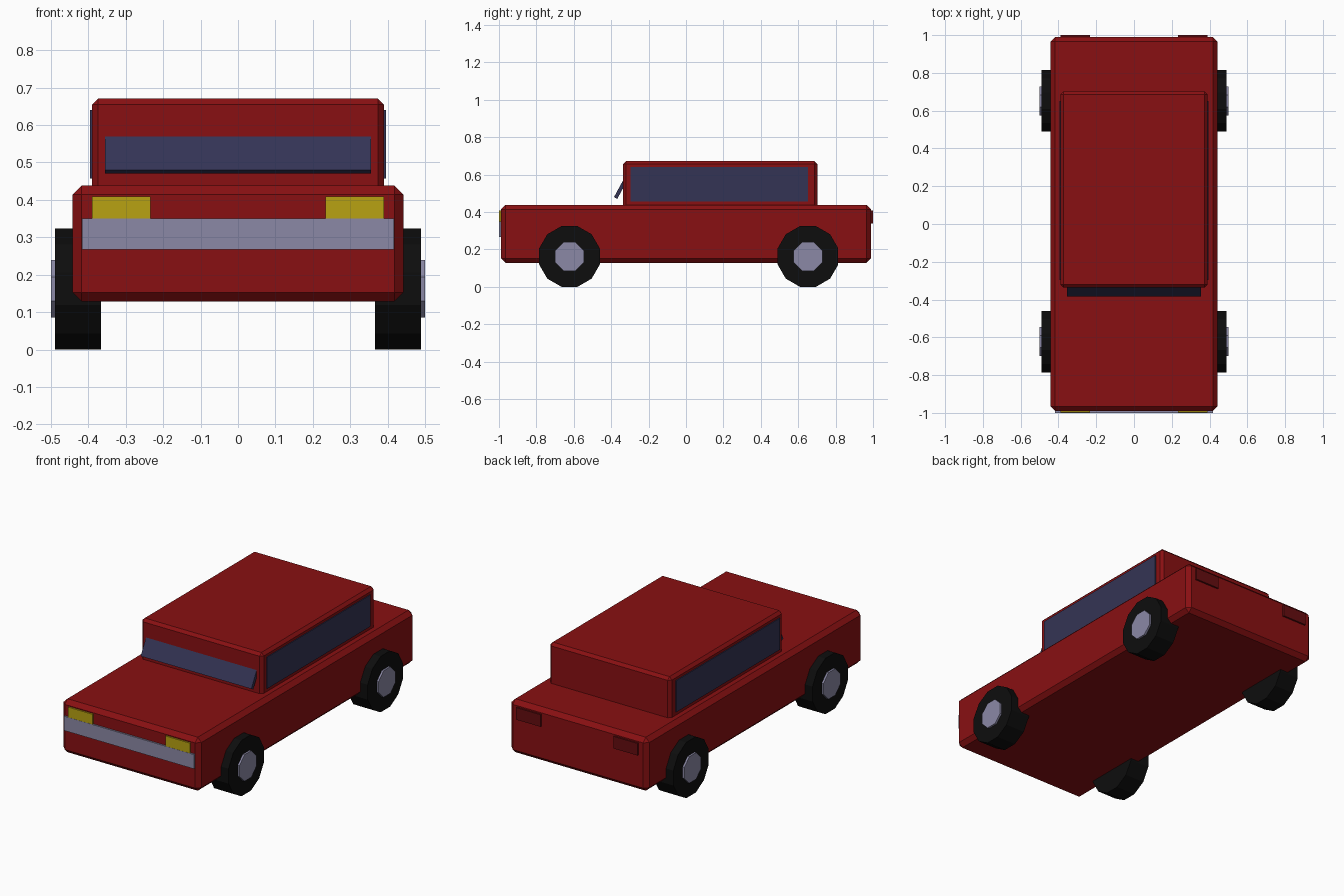
import bpy
import math

if "Cube" in bpy.data.objects:
    bpy.data.objects.remove(bpy.data.objects["Cube"])


def material(name, rgb):
    m = bpy.data.materials.new(name)
    m.diffuse_color = (*rgb, 1)
    m.use_nodes = True
    m.node_tree.nodes["Principled BSDF"].inputs["Base Color"].default_value = m.diffuse_color
    return m


RED = material("body red", (0.25, 0.005, 0.006))
GLASS = material("window blue", (0.034, 0.034, 0.09))
CHROME = material("pale metal", (0.26, 0.25, 0.38))
YELLOW = material("headlight yellow", (0.48, 0.36, 0.006))
BLACK = material("tyre black", (0.004, 0.004, 0.004))
DARK_RED = material("tail light red", (0.13, 0.004, 0.005))


def box(name, mat, x, y, z, bevel=0, rot_x=0):
    """Box from (min, max) ranges, with optional one-segment bevel."""
    bpy.ops.mesh.primitive_cube_add(
        size=1, location=[sum(r) / 2 for r in (x, y, z)], rotation=(rot_x, 0, 0))
    ob = bpy.context.object
    ob.name = name
    ob.scale = [r[1] - r[0] for r in (x, y, z)]
    bpy.ops.object.transform_apply(location=False, rotation=False, scale=True)
    ob.data.materials.append(mat)
    if bevel:
        mod = ob.modifiers.new("bevel", 'BEVEL')
        mod.width = bevel
        mod.segments = 1
    return ob


def disc(name, mat, sides, apothem, x, y, z):
    """Low-poly cylinder along x with a flat side on the ground."""
    bpy.ops.mesh.primitive_cylinder_add(
        vertices=sides, radius=apothem / math.cos(math.pi / sides),
        depth=x[1] - x[0], location=(sum(x) / 2, y, z),
        rotation=(math.pi / sides, math.pi / 2, 0))
    ob = bpy.context.object
    ob.name = name
    # turn about the axle so that flats face up, down, front and back
    ob.rotation_euler = (0, math.pi / 2, 0)
    for v in ob.data.vertices:
        a = math.atan2(v.co.y, v.co.x) + math.pi / sides
        r = math.hypot(v.co.x, v.co.y)
        v.co.x, v.co.y = r * math.cos(a), r * math.sin(a)
    ob.data.materials.append(mat)


# Body and cabin
box("lower_body", RED, (-0.442, 0.442), (-0.99, 0.99), (0.128, 0.438), 0.024)
box("cabin", RED, (-0.39, 0.39), (-0.336, 0.702), (0.40, 0.671), 0.016)

# Leaning windscreen, its upper edge sunk into the cabin
box("windscreen", GLASS, (-0.355, 0.355), (-0.348, -0.328), (0.465, 0.625),
    rot_x=-math.radians(28.5))

# Bumper
box("front_bumper", CHROME, (-0.417, 0.417), (-1.0, -0.97), (0.267, 0.35))

# Parts repeated on both sides
for side, s in (("left", -1), ("right", 1)):
    def span(a, b):
        return tuple(sorted((s * a, s * b)))
    box(side + "_window", GLASS, span(0.387, 0.395), (-0.297, 0.652), (0.457, 0.64))
    box(side + "_headlight", YELLOW, span(0.234, 0.39), (-0.999, -0.975), (0.345, 0.409))
    box(side + "_tail_light", DARK_RED, span(0.234, 0.39), (0.975, 1.0), (0.337, 0.407))
    for end, y in (("front", -0.623), ("rear", 0.652)):
        disc(f"{end}_{side}_tyre", BLACK, 12, 0.162, span(0.366, 0.489), y, 0.162)
        disc(f"{end}_{side}_hub", CHROME, 8, 0.077, span(0.44, 0.5), y, 0.162)
